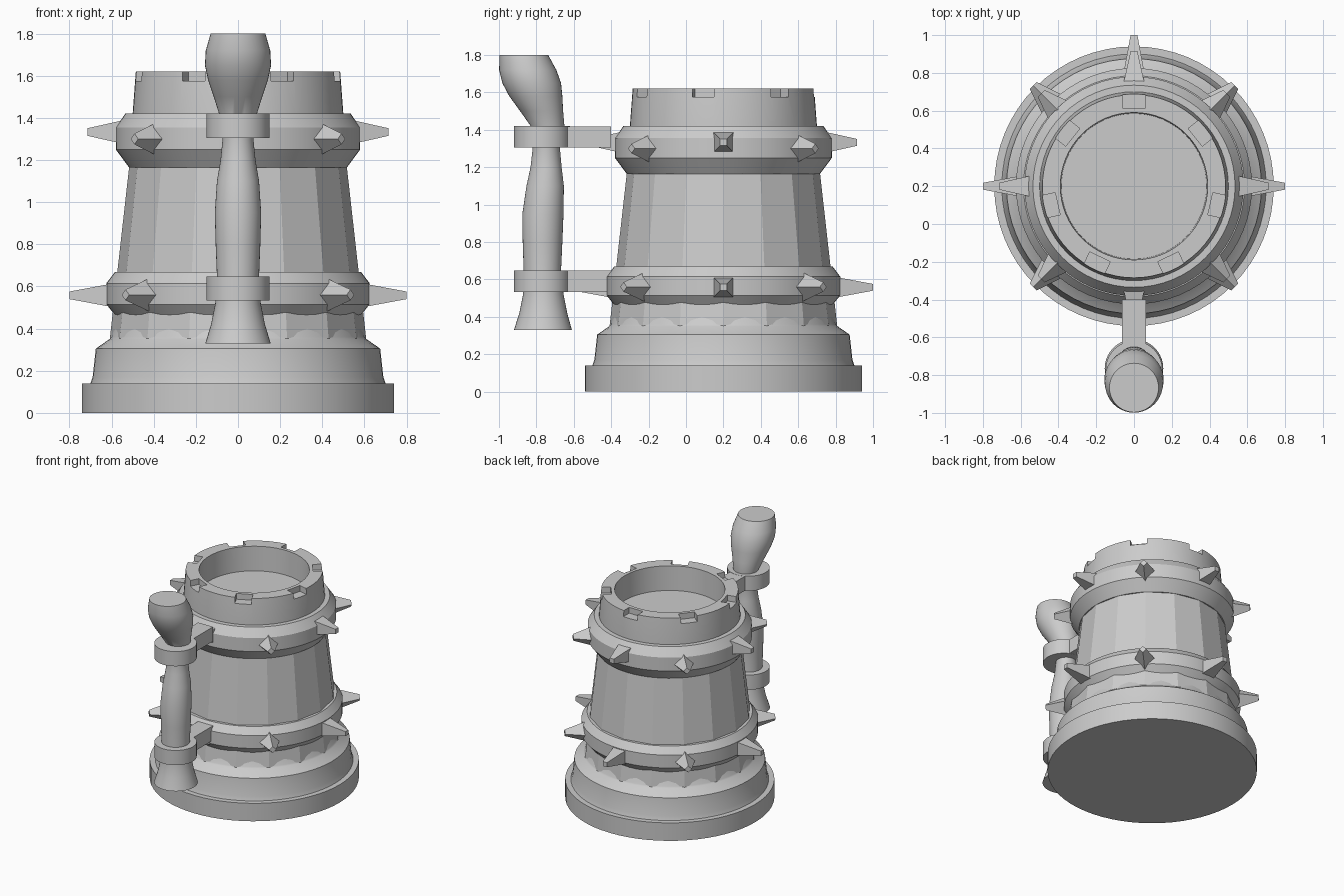
import bpy, bmesh, math
from mathutils import Matrix, Vector

if "Cube" in bpy.data.objects:
    bpy.data.objects.remove(bpy.data.objects["Cube"])

CY = 0.2  # mug axis position in y

grey = bpy.data.materials.new("plain grey")
grey.diffuse_color = (0.6, 0.6, 0.6, 1)
grey.use_nodes = True
grey.node_tree.nodes["Principled BSDF"].inputs["Base Color"].default_value = grey.diffuse_color


def finish(name, bm, smooth=True, angle=30):
    bmesh.ops.recalc_face_normals(bm, faces=bm.faces)
    me = bpy.data.meshes.new(name)
    bm.to_mesh(me)
    bm.free()
    me.materials.append(grey)
    ob = bpy.data.objects.new(name, me)
    bpy.context.collection.objects.link(ob)
    bpy.ops.object.select_all(action='DESELECT')
    ob.select_set(True)
    bpy.context.view_layer.objects.active = ob
    if smooth:
        bpy.ops.object.shade_smooth_by_angle(angle=math.radians(angle))
    return ob


def loft(name, rings, sides=64, smooth=True):
    """Stack of circles (radius, z, centre y), capped at both ends."""
    bm = bmesh.new()
    loops = []
    for r, z, cy in rings:
        loops.append([bm.verts.new((r * math.cos(2 * math.pi * i / sides),
                                    cy + r * math.sin(2 * math.pi * i / sides), z))
                      for i in range(sides)])
    for a, b in zip(loops, loops[1:]):
        for i in range(sides):
            j = (i + 1) % sides
            bm.faces.new((a[i], a[j], b[j], b[i]))
    bm.faces.new(loops[0])
    bm.faces.new(loops[-1])
    return finish(name, bm, smooth)


def lathe(name, profile, sides=64, smooth=True):
    return loft(name, [(r, z, CY) for r, z in profile], sides, smooth)


def add_box(bm, size, matrix):
    bmesh.ops.create_cube(bm, size=1, matrix=matrix @ Matrix.Diagonal((*size, 1)))


# stepped foot, with a collar that tapers up into the barrel
lathe("foot", [(0.74, 0), (0.74, 0.14), (0.70, 0.14), (0.69, 0.17),
               (0.675, 0.305), (0.61, 0.35), (0.602, 0.36), (0.57, 0.48)])

# faceted barrel
lathe("barrel", [(0.612, 0.32), (0.513, 1.2)], sides=16, smooth=False)

# two metal hoops
lathe("lower_hoop", [(0.54, 0.46), (0.58, 0.46), (0.625, 0.515), (0.625, 0.615),
                     (0.585, 0.668), (0.54, 0.668)])
lathe("upper_hoop", [(0.47, 1.165), (0.517, 1.165), (0.58, 1.25), (0.58, 1.355),
                     (0.535, 1.42), (0.47, 1.42)])

# neck with shallow cup and seven notches in the rim
neck = lathe("neck", [(0.50, 1.18), (0.50, 1.42), (0.485, 1.62),
                      (0.39, 1.62), (0.385, 1.43)])
bm = bmesh.new()
for k in range(7):
    turn = Matrix.Rotation(math.pi / 2 + k * 2 * math.pi / 7, 4, 'Z')
    add_box(bm, (0.2, 0.12, 0.1),
            Matrix.Translation((0, CY, 0)) @ turn @ Matrix.Translation((0.515, 0, 1.625)))
cutter = finish("notch_cutter", bm, False)
cutter.hide_render = True
mod = neck.modifiers.new("notches", 'BOOLEAN')
mod.operation = 'DIFFERENCE'
mod.solver = 'EXACT'
mod.object = cutter
bpy.ops.object.select_all(action='DESELECT')
bpy.context.view_layer.objects.active = neck
neck.select_set(True)
bpy.ops.object.modifier_apply(modifier=mod.name)
bpy.data.objects.remove(cutter)
bpy.ops.object.shade_smooth_by_angle(angle=math.radians(30))


# eight spikes on each hoop; the diagonal ones stand on their corners
def spikes(name, z, base, tip, z_diag, tip_diag):
    bm = bmesh.new()
    for k in range(8):
        diag = k % 2
        t, h = (tip_diag, z_diag) if diag else (tip, z)
        m = (Matrix.Translation((0, CY, h)) @ Matrix.Rotation(k * math.pi / 4, 4, 'Z')
             @ Matrix.Rotation(diag * math.pi / 4, 4, 'X'))
        ends = []
        for x, s in ((base, 0.057), (t, 0.018)):
            ends.append([bm.verts.new(m @ Vector((x, s * a, s * b)))
                         for a, b in ((-1, -1), (1, -1), (1, 1), (-1, 1))])
        for i in range(4):
            j = (i + 1) % 4
            bm.faces.new((ends[0][i], ends[0][j], ends[1][j], ends[1][i]))
        bm.faces.new(ends[0])
        bm.faces.new(ends[1])
    finish(name, bm, False)


spikes("lower_spikes", 0.558, 0.59, 0.80, 0.56, 0.755)
spikes("upper_spikes", 1.333, 0.54, 0.715, 1.30, 0.695)

# handle grip: flared foot, swelling shaft, knob leaning outward
loft("handle", [
    (0.155, 0.33, -0.765), (0.128, 0.42, -0.763), (0.108, 0.52, -0.763),
    (0.10, 0.65, -0.768), (0.106, 0.80, -0.767), (0.11, 0.95, -0.765),
    (0.10, 1.10, -0.753), (0.083, 1.20, -0.748), (0.073, 1.30, -0.747),
    (0.09, 1.42, -0.74), (0.115, 1.50, -0.772), (0.142, 1.58, -0.803),
    (0.157, 1.65, -0.825), (0.153, 1.72, -0.846), (0.13, 1.80, -0.867)], sides=40)

# brackets: a ring around the grip and an arm to the hoop
for label, z0, z1 in (("lower", 0.533, 0.648), ("upper", 1.305, 1.42)):
    loft(label + "_bracket_ring", [(0.15, z0, -0.77), (0.15, z1, -0.77)], sides=40)
    bm = bmesh.new()
    add_box(bm, (0.128, 0.32, z1 - z0 - 0.002), Matrix.Translation((0, -0.56, (z0 + z1) / 2)))
    finish(label + "_bracket_arm", bm, False)
